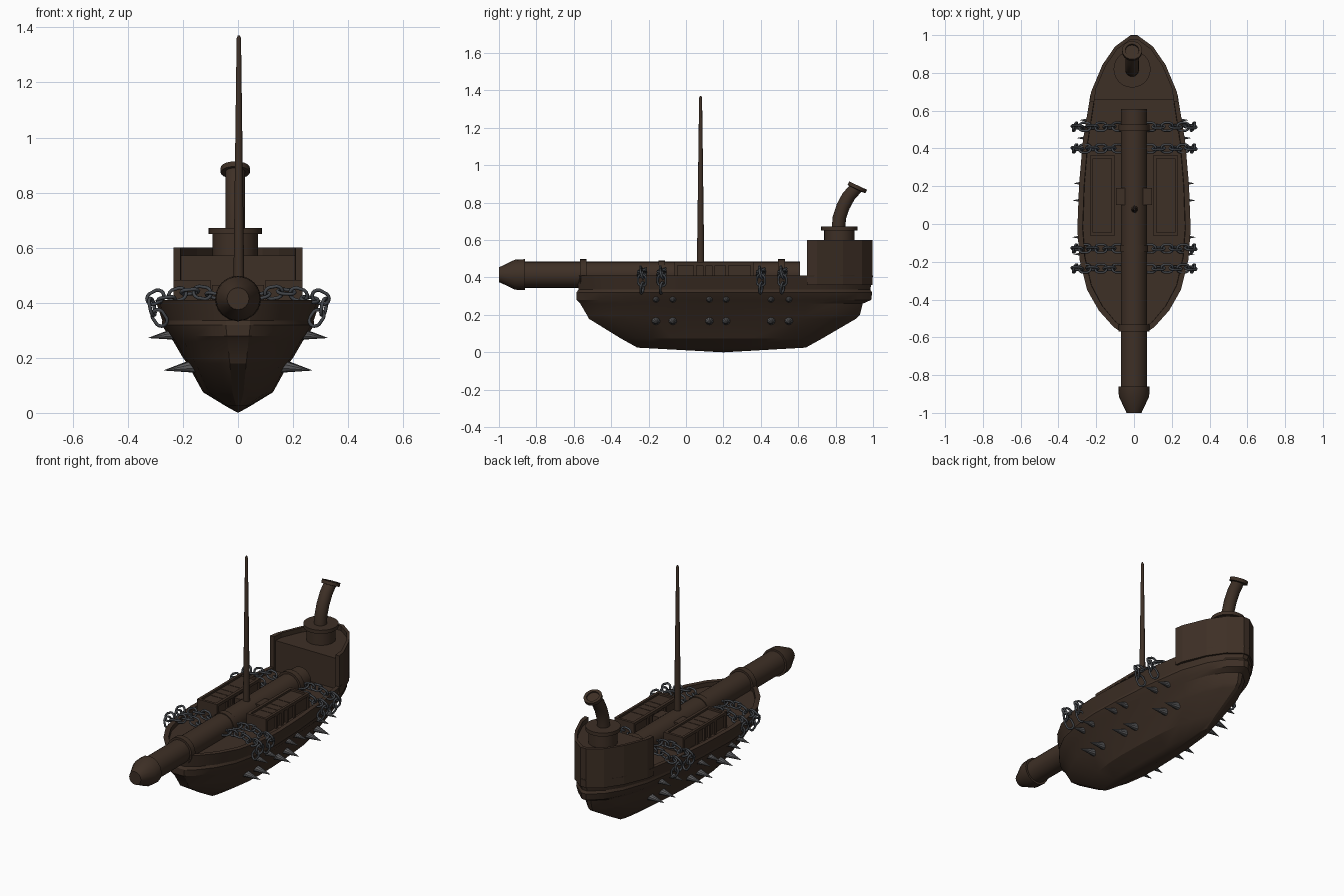
import bpy, bmesh, math
from mathutils import Vector, Matrix

cube = bpy.data.objects.get("Cube")
if cube:
    bpy.data.objects.remove(cube)


def material(name, rgb):
    m = bpy.data.materials.new(name)
    m.use_nodes = True
    m.diffuse_color = (*rgb, 1)
    m.node_tree.nodes["Principled BSDF"].inputs["Base Color"].default_value = (*rgb, 1)
    return m


BROWN = material("dark brown", (0.048, 0.029, 0.019))
IRON = material("chain iron", (0.055, 0.06, 0.068))
STEEL = material("spike steel", (0.11, 0.11, 0.115))


def finish(name, bm, mat=BROWN, angle=30):
    bmesh.ops.recalc_face_normals(bm, faces=bm.faces)
    mesh = bpy.data.meshes.new(name)
    bm.to_mesh(mesh)
    bm.free()
    mesh.materials.append(mat)
    ob = bpy.data.objects.new(name, mesh)
    bpy.context.collection.objects.link(ob)
    bpy.ops.object.select_all(action="DESELECT")
    ob.select_set(True)
    bpy.context.view_layer.objects.active = ob
    if angle:
        bpy.ops.object.shade_smooth_by_angle(angle=math.radians(angle))
    return ob


def loft(bm, rings, cap=True):
    """Skin a list of closed rings of points."""
    loops = [[bm.verts.new(p) for p in r] for r in rings]
    n = len(loops[0])
    for a, b in zip(loops, loops[1:]):
        for i in range(n):
            j = (i + 1) % n
            bm.faces.new((a[i], a[j], b[j], b[i]))
    if cap:
        bm.faces.new(loops[0])
        bm.faces.new(loops[-1])
    return loops


def tube(name, stations, sides=20, mat=BROWN):
    """Round body through (centre, axis, radius) stations."""
    bm = bmesh.new()
    rings = []
    for c, axis, r in stations:
        q = Vector((0, 0, 1)).rotation_difference(Vector(axis))
        rings.append([Vector(c) + q @ Vector((r * math.cos(k * math.tau / sides),
                      r * math.sin(k * math.tau / sides), 0)) for k in range(sides)])
    loft(bm, rings)
    return finish(name, bm, mat)


def box(name, x, y, z):
    bm = bmesh.new()
    size = [b - a for a, b in (x, y, z)]
    mid = [(a + b) / 2 for a, b in (x, y, z)]
    bmesh.ops.create_cube(bm, size=1, matrix=Matrix.Translation(mid) @ Matrix.Diagonal((*size, 1)))
    return finish(name, bm, angle=0)


# Hull: half outline (station, width factor) and levels (z, front y, back y, half width)
OUTLINE = [(0, .16), (.025, .36), (.08, .62), (.15, .83), (.25, .96), (.35, 1),
           (.5, .97), (.65, .9), (.8, .77), (.9, .56), (.96, .34), (1, .06)]
LEVELS = [(.025, -.26, .64, .045), (.075, -.35, .73, .127), (.18, -.52, .91, .185),
          (.2, -.53, .93, .2), (.26, -.565, .945, .235), (.28, -.585, .99, .252),
          (.32, -.585, .995, .277), (.335, -.575, .985, .275), (.41, -.585, 1, .3),
          (.41, -.555, .97, .272), (.385, -.555, .97, .27)]


def hull_ring(level):
    z, y0, y1, w = level
    half = [(f * w, y0 + s * (y1 - y0)) for s, f in OUTLINE]
    return [(x, y, z) for x, y in half] + [(-x, y, z) for x, y in reversed(half)]


def interp(pairs, t):
    for (a, u), (b, v) in zip(pairs, pairs[1:]):
        if a <= t <= b:
            return u + (v - u) * (t - a) / (b - a)
    return pairs[-1][1]


def hull_width(y, z):
    y0, y1, w = (interp([(l[0], l[k]) for l in LEVELS[:9]], z) for k in (1, 2, 3))
    return w * interp(OUTLINE, (y - y0) / (y1 - y0))


bm = bmesh.new()
loops = loft(bm, [hull_ring(l) for l in LEVELS], cap=False)
bm.faces.new(loops[-1])
keel = bm.verts.new((0, .2, 0))
for i, v in enumerate(loops[0]):
    bm.faces.new((v, loops[0][(i + 1) % len(loops[0])], keel))
finish("hull", bm, angle=25)

# Raised stern cabin: solid core with a projecting parapet wall
half = [(.235, .648), (.227, .7), (.168, .84), (.1, .94), (.02, .998)]
wall = half + [(-x, y) for x, y in reversed(half)]
bm = bmesh.new()
inner = [(x * .89, .648 if y < .65 else .82 + (y - .82) * .88) for x, y in wall]
loft(bm, [[(x, y, z) for x, y in wall + inner[::-1]] for z in (.36, .6)])
finish("stern_wall", bm, angle=0)
core = [(x * .94, max(y, .675) - .015) for x, y in wall]
bm = bmesh.new()
loft(bm, [[(x, y, z) for x, y in core] for z in (.36, .572)])
finish("stern_cabin", bm, angle=0)

# Funnel on the cabin
UP = (0, 0, 1)
FX = -.01
tube("funnel_base", [((FX, .82, z), UP, r) for z, r in
     ((.56, .082), (.65, .082), (.65, .098), (.672, .098))], 24)
path = [(.815, .66, 0), (.82, .72, 8), (.84, .78, 20), (.87, .835, 27), (.915, .885, 27)]
tube("funnel_pipe", [((FX, y, z), (0, math.sin(math.radians(a)), math.cos(math.radians(a))), .036)
     for y, z, a in path])
lean = Vector((0, math.sin(math.radians(25)), math.cos(math.radians(25))))
top = Vector((FX, .916, .882))
tube("funnel_lip", [(top + lean * d, lean, r) for d, r in
     ((-.012, .037), (-.01, .053), (.01, .053), (.01, .036), (-.008, .034))])

# Long central gun barrel with muzzle and collars
BZ = .415
AXIS = (0, 1, 0)
tube("barrel", [((0, y, BZ), AXIS, .07) for y in (-.88, .61)], 24)
tube("muzzle", [((0, y, BZ), AXIS, r) for y, r in
     ((-1, .04), (-.985, .046), (-.915, .08), (-.86, .083), (-.86, .07))], 16)
for y in (-.55, -.13, .51):
    tube("barrel_collar", [((0, y + d, BZ), AXIS, .083 if y != -.13 else .075)
         for d in (-.018, .018)], 24)
box("barrel_cradle", (-.095, .095), (.1, .19), (.38, .465))

# Mast
tube("mast", [((.003, .078, z), UP, r) for z, r in ((.44, .02), (.6, .018), (1.36, .008), (1.37, .004))], 12)

# Deck houses with a framed roof and slatted sides
for s in (1, -1):
    def span(a, b):
        return tuple(sorted((s * a, s * b)))
    box("deck_house", span(.11, .222), (-.05, .35), (.37, .47))
    for a, b in ((.1, .118), (.218, .234)):
        box("house_roof_rail", span(a, b), (-.062, .362), (.465, .482))
    for a in (-.062, .346):
        box("house_roof_end", span(.1, .234), (a, a + .016), (.38, .482))
    for y in (.04, .09, .14, .21):
        box("house_post", span(.1, .234), (y, y + .016), (.38, .472))

# Iron chains laid over the sides
bpy.ops.mesh.primitive_torus_add(major_segments=14, minor_segments=6, major_radius=.023, minor_radius=.0065)
link = bpy.context.object
link.name = "chain_link"
for v in link.data.vertices:
    v.co.x += math.copysign(.009, v.co.x) if abs(v.co.x) > 1e-4 else 0
link.data.materials.append(IRON)
bpy.ops.object.shade_smooth()
CHAIN = [(.085, .425), (.13, .437), (.175, .44), (.22, .43), (.26, .412),
         (.3, .42), (.312, .385), (.285, .345)]
links = []
for y in (.515, .4, -.13, -.235):
    for s in (1, -1):
        for i, (x, z) in enumerate(CHAIN):
            a, b = CHAIN[max(i - 1, 0)], CHAIN[min(i + 1, len(CHAIN) - 1)]
            d = Vector((s * (b[0] - a[0]), 0, b[1] - a[1]))
            roll = Matrix.Rotation(math.radians(20 + 90 * (i % 2)), 4, "X")
            turn = Vector((1, 0, 0)).rotation_difference(d).to_matrix().to_4x4() if abs(d.x) > 1e-6 else Matrix.Rotation(math.pi / 2, 4, "Y")
            ob = link if not links else link.copy()
            if links:
                bpy.context.collection.objects.link(ob)
            ob.matrix_world = Matrix.Translation((s * x, y, z)) @ turn @ roll
            links.append(ob)

# Two rows of spikes along each side
for z, r, length in ((.285, .019, .085), (.17, .024, .105)):
    for y in (-.16, -.07, .125, .215, .455, .55):
        for s in (1, -1):
            x = hull_width(y, z) - .012
            axis = Vector((s, 0, -.15)).normalized()
            base = Vector((s * x, y, z))
            tube("side_spike", [(base, axis, r), (base + axis * length, axis, .0008)], 10, STEEL)
